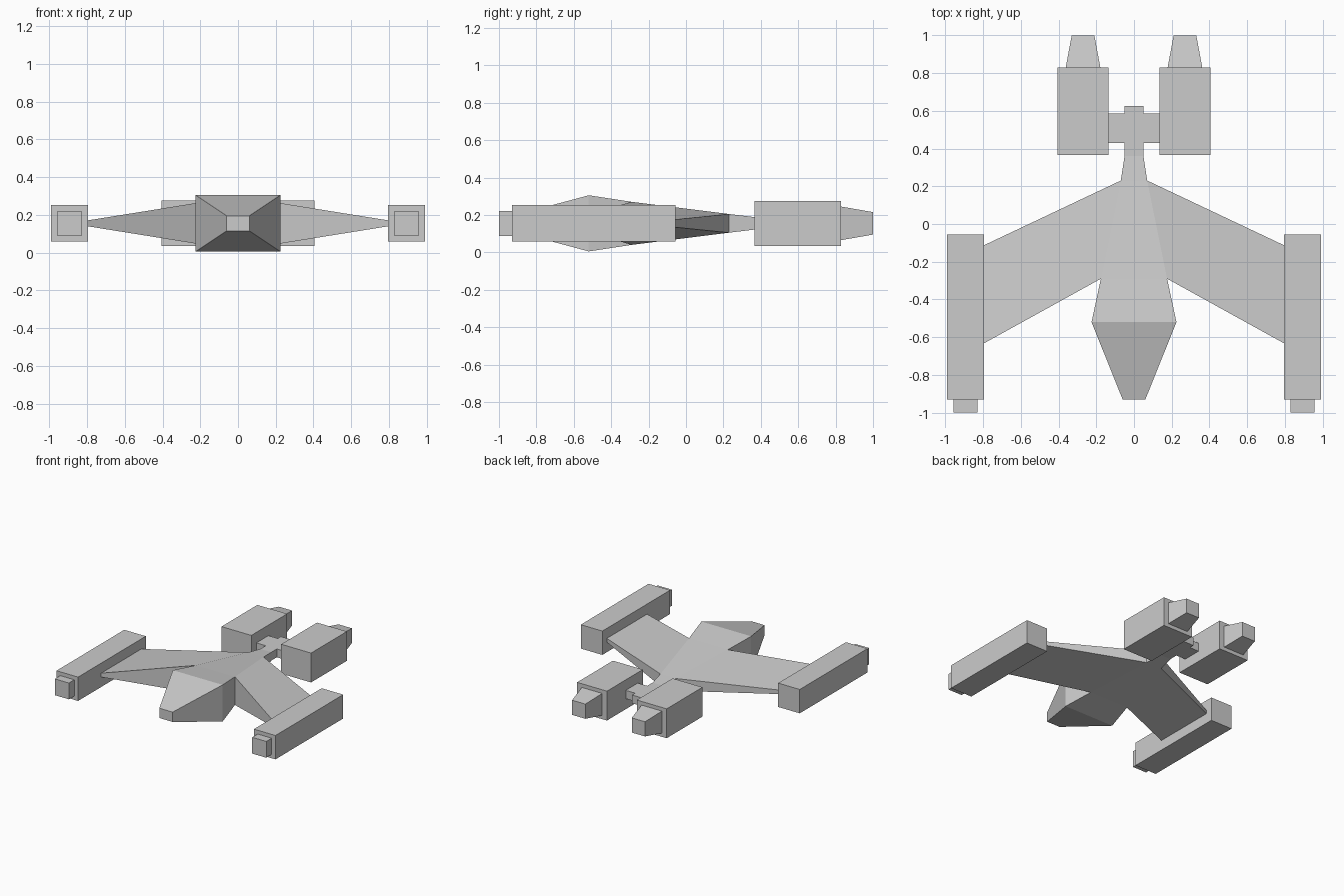
import bpy, bmesh

if "Cube" in bpy.data.objects:
    bpy.data.objects.remove(bpy.data.objects["Cube"])

ZC = 0.155  # mid height shared by every part


def ring(bm, x, y, hx, hz):
    """Rectangular cross-section facing along y."""
    return [bm.verts.new((x + a * hx, y, ZC + b * hz))
            for a, b in ((-1, -1), (1, -1), (1, 1), (-1, 1))]


def bridge(bm, a, b):
    for i in range(4):
        j = (i + 1) % 4
        bm.faces.new((a[i], a[j], b[j], b[i]))


def finish(bm, name):
    bmesh.ops.recalc_face_normals(bm, faces=bm.faces)
    mesh = bpy.data.meshes.new(name)
    bm.to_mesh(mesh)
    bm.free()
    obj = bpy.data.objects.new(name, mesh)
    bpy.context.collection.objects.link(obj)
    return obj


def tapered_box(name, x, y0, y1, h0, h1):
    """Box along y, from half sizes h0 at y0 to h1 at y1."""
    bm = bmesh.new()
    a, b = ring(bm, x, y0, *h0), ring(bm, x, y1, *h1)
    bridge(bm, a, b)
    bm.faces.new(a)
    bm.faces.new(b)
    return finish(bm, name)


# Fuselage sections: y, half width, half height
sections = [(-0.93, 0.06, 0.04), (-0.52, 0.225, 0.15), (-0.29, 0.1755, 0.115),
            (0.23, 0.07, 0.05), (0.36, 0.05, 0.034), (0.43, 0.05, 0.034),
            (0.585, 0.05, 0.034), (0.625, 0.05, 0.034)]
bm = bmesh.new()
rings = [ring(bm, 0, *s) for s in sections]
for a, b in zip(rings, rings[1:]):
    bridge(bm, a, b)
bm.faces.new(rings[0])
bm.faces.new(rings[-1])

# Side faces grown into wings and engine struts: section index, x, y0, y1, half height
limbs = [(2, 0.8, -0.635, -0.115, 0.015), (5, 0.14, 0.43, 0.585, 0.034)]
for i, x, y0, y1, hz in limbs:
    for side, (lo, hi) in ((1, (1, 2)), (-1, (0, 3))):
        root = [rings[i][lo], rings[i + 1][lo], rings[i + 1][hi], rings[i][hi]]
        bm.faces.remove(bm.faces.get(root))
        tip = [bm.verts.new((side * x, y, ZC + z * hz))
               for y, z in ((y0, -1), (y1, -1), (y1, 1), (y0, 1))]
        bridge(bm, root, tip)
        bm.faces.new(tip)
finish(bm, "fuselage_with_wings")

for side, label in ((-1, "left"), (1, "right")):
    # Wingtip pod and front barrel
    tapered_box(label + "_wingtip_pod", side * 0.8925, -0.93, -0.055, (0.0975, 0.0975), (0.0975, 0.0975))
    tapered_box(label + "_pod_barrel", side * 0.8925, -1.0, -0.93, (0.0635, 0.0665), (0.0635, 0.0665))
    # Rear engine and tapered nozzle
    tapered_box(label + "_engine", side * 0.27, 0.365, 0.828, (0.135, 0.12), (0.135, 0.12))
    tapered_box(label + "_engine_nozzle", side * 0.27, 0.828, 1.0, (0.092, 0.09), (0.06, 0.06))
